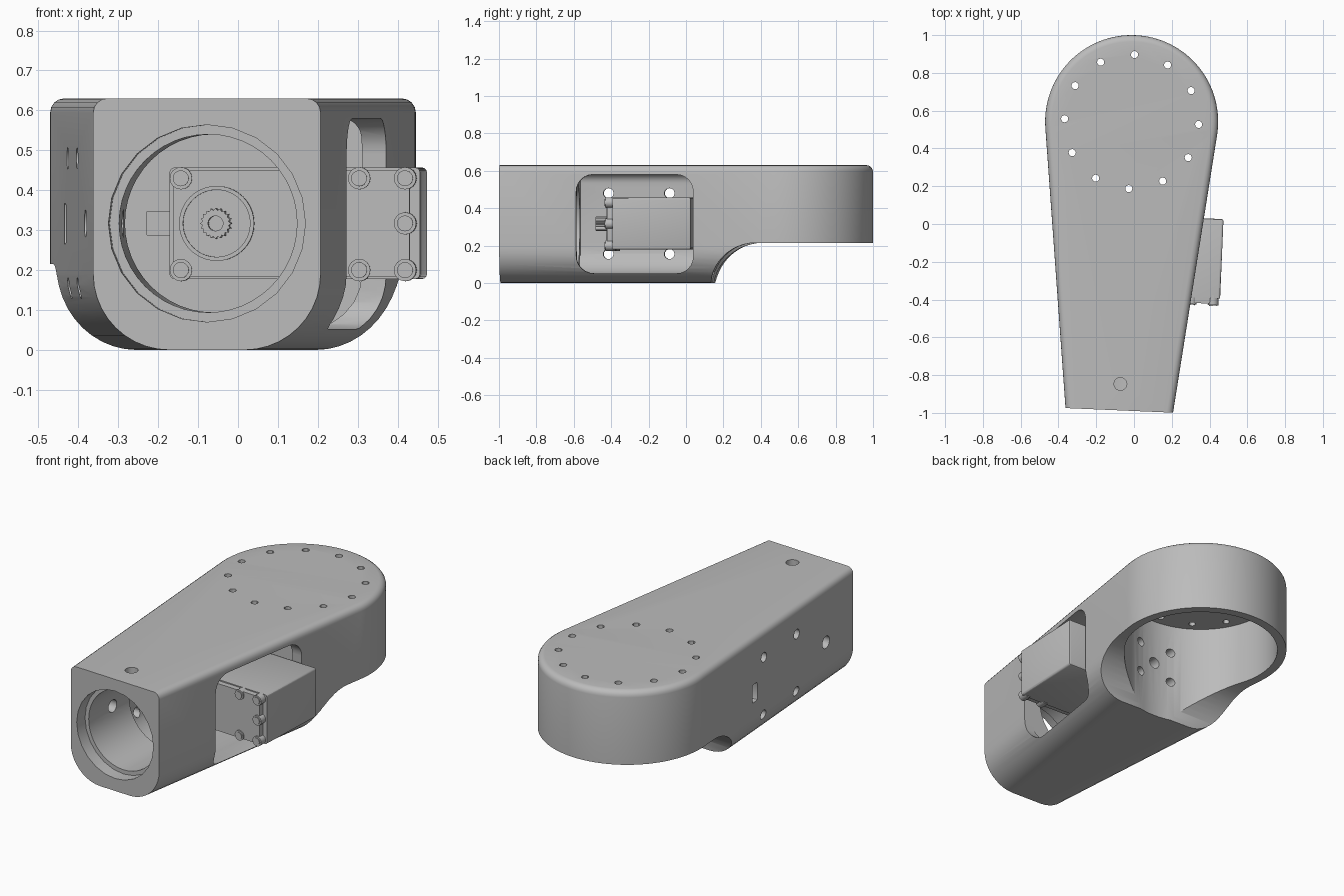
import bpy, bmesh
from math import pi, sin, cos, radians
from mathutils import Matrix, Vector

if "Cube" in bpy.data.objects:
    bpy.data.objects.remove(bpy.data.objects["Cube"], do_unlink=True)

# Arm frame: origin under the round end, arm running toward -y, slightly turned
PLACE = Matrix.Translation((-0.0125, 0.542, 0)) @ Matrix.Rotation(radians(-2.45), 4, 'Z')
AXIS_Z = 0.317      # height of the bore and motor shaft
FRONT = -1.53
R = 0.458

grey = bpy.data.materials.new("light grey")
grey.use_nodes = True
grey.diffuse_color = (0.5, 0.5, 0.5, 1)
grey.node_tree.nodes["Principled BSDF"].inputs["Base Color"].default_value = (0.5, 0.5, 0.5, 1)


def finish(bm, name):
    bmesh.ops.recalc_face_normals(bm, faces=bm.faces)
    mesh = bpy.data.meshes.new(name)
    bm.to_mesh(mesh)
    bm.free()
    mesh.materials.append(grey)
    ob = bpy.data.objects.new(name, mesh)
    bpy.context.collection.objects.link(ob)
    return ob


def prism(points, axis, a, b, end_points=None):
    """Extrude a 2D outline along an axis, optionally to a second outline."""
    def put(p, t):
        u, v = p
        return {'x': (t, u, v), 'y': (u, t, v), 'z': (u, v, t)}[axis]
    bm = bmesh.new()
    lo = [bm.verts.new(put(p, a)) for p in points]
    hi = [bm.verts.new(put(p, b)) for p in (end_points or points)]
    bm.faces.new(lo)
    bm.faces.new(hi)
    n = len(lo)
    for i in range(n):
        bm.faces.new((lo[i], lo[(i + 1) % n], hi[(i + 1) % n], hi[i]))
    bmesh.ops.recalc_face_normals(bm, faces=bm.faces)
    return bm


def arc(u, v, r, start, end, n):
    return [(u + r * cos(radians(start + (end - start) * i / n)),
             v + r * sin(radians(start + (end - start) * i / n))) for i in range(n + 1)]


def circle(u, v, r, n=24):
    return arc(u, v, r, 0, 360, n)[:-1]


def rounded(u0, u1, v0, v1, low, high, n=6):
    return (arc(u0 + low, v0 + low, low, 180, 270, n) + arc(u1 - low, v0 + low, low, 270, 360, n)
            + arc(u1 - high, v1 - high, high, 0, 90, n) + arc(u0 + high, v1 - high, high, 90, 180, n))


def activate(ob):
    bpy.ops.object.select_all(action='DESELECT')
    ob.select_set(True)
    bpy.context.view_layer.objects.active = ob


def cut(ob, bm):
    cutter = finish(bm, "cutter")
    cutter.hide_render = True
    mod = ob.modifiers.new("cut", 'BOOLEAN')
    mod.operation = 'DIFFERENCE'
    mod.solver = 'EXACT'
    mod.object = cutter
    activate(ob)
    bpy.ops.object.modifier_apply(modifier=mod.name)
    bpy.data.objects.remove(cutter, do_unlink=True)


def smooth(ob, angle=30):
    activate(ob)
    bpy.ops.object.shade_smooth_by_angle(angle=radians(angle))
    ob.matrix_world = PLACE


# Housing: teardrop plan with a rounded top rim and broad rounded lower edges
plan = [(0.285, FRONT)] + arc(0, 0, R, -6.7, 186.7, 64) + [(-0.285, FRONT)]
bm = prism(plan, 'z', 0, 0.63)


def rim(z):
    return [e for e in bm.edges if all(abs(v.co.z - z) < 1e-4 for v in e.verts)
            and not all(v.co.y < FRONT + 0.01 for v in e.verts)]


bmesh.ops.bevel(bm, geom=rim(0.63), offset=0.035, segments=4, profile=0.5, affect='EDGES')
bmesh.ops.bevel(bm, geom=rim(0), offset=0.19, segments=10, profile=0.5, affect='EDGES')
housing = finish(bm, "housing")

# Scooped underside leading up to the round cup
scoop = arc(-0.15, -0.035, 0.25, 180, 90, 12) + [(1, 0.215), (1, -0.5), (-0.4, -0.5)]
cut(housing, prism(scoop, 'x', -1, 1))
cut(housing, prism(circle(0, 0, 0.41, 64), 'z', -0.2, 0.58))

# Front bore with a counterbore
cut(housing, prism(circle(0, AXIS_Z, 0.223, 48), 'y', -2, -1.0))
cut(housing, prism(circle(0, AXIS_Z, 0.247, 24), 'y', -2, FRONT + 0.07))

# Motor chamber and the side window
cut(housing, prism(rounded(-0.28, 0.28, 0.045, 0.585, 0.15, 0.05), 'y', -1.12, -0.48,
                   rounded(-0.345, 0.345, 0.045, 0.585, 0.15, 0.05)))
cut(housing, prism(rounded(-1.116, -0.487, 0.052, 0.58, 0.09, 0.09), 'x', 0.12, 1))

# Ring of bolt holes in the cup lid and one hole over the bore
for i in range(12):
    a = 2 * pi * i / 12 + pi / 2
    cut(housing, prism(circle(0.355 * cos(a), 0.355 * sin(a), 0.019, 12), 'z', 0.5, 0.8))
cut(housing, prism(circle(0, -1.39, 0.034, 20), 'z', 0.4, 0.8))

# Bolt holes, cable slot and access hole in the plain side
for y in (-0.97, -0.645):
    for z in (0.155, 0.48):
        cut(housing, prism(circle(y, z, 0.027, 16), 'x', -0.6, -0.2))
cut(housing, prism(circle(-1.26, AXIS_Z, 0.035, 16), 'x', -0.6, -0.1))
cut(housing, prism(rounded(-0.58, -0.53, 0.265, 0.367, 0.01, 0.01, 2), 'x', -0.6, -0.2))

# Holes between the chamber and the cup
for x, z, r in ((-0.1, 0.415, 0.025), (-0.1, 0.235, 0.025), (0.1, 0.415, 0.025),
                (0.1, 0.235, 0.025), (0, 0.325, 0.032)):
    cut(housing, prism(circle(x, z, r, 16), 'y', -0.53, -0.3))
smooth(housing)

# Motor case
X0, X1, Z0, Z1 = -0.12, 0.508, 0.178, 0.457
bm = prism(rounded(X0, X1, Z0, Z1, 0.012, 0.012, 3), 'y', -0.915, -0.495)
bmesh.ops.bevel(bm, geom=[e for e in bm.edges if all(v.co.y > -0.5 for v in e.verts)],
                offset=0.01, segments=2, profile=0.5, affect='EDGES')
smooth(finish(bm, "motor_case"))

# Front cover with screw lugs
cover = finish(prism(rounded(X0 + 0.01, X1 - 0.025, Z0 + 0.006, Z1 - 0.006, 0.02, 0.02, 3),
                     'y', -0.945, -0.9), "motor_cover")
smooth(cover)
screws = [(x, z) for x in (-0.09, 0.357, 0.472) for z in (0.2, 0.43)] + [(0.472, AXIS_Z)]
for i, (x, z) in enumerate(screws):
    lug = finish(prism(circle(x, z, 0.028, 16), 'y', -0.952, -0.9), f"screw_lug_{i + 1}")
    cut(lug, prism(circle(x, z, 0.013, 6), 'y', -1, -0.94))
    smooth(lug)
    smooth(finish(prism(circle(x, z, 0.02, 16), 'y', -0.957, -0.953), f"screw_{i + 1}"))

# Output boss, toothed shaft and cable connector
boss = finish(prism(circle(0, AXIS_Z, 0.094, 40), 'y', -0.965, -0.93), "output_boss")
cut(boss, prism(circle(0, AXIS_Z, 0.084, 40), 'y', -1, -0.955))
smooth(boss)
teeth = [(r * cos(2 * pi * i / 40), AXIS_Z + r * sin(2 * pi * i / 40))
         for i, r in enumerate([0.039, 0.033] * 20)]
shaft = finish(prism(teeth, 'y', -1.025, -0.95), "toothed_shaft")
cut(shaft, prism(circle(0, AXIS_Z, 0.019, 16), 'y', -1.1, -0.98))
smooth(shaft)
smooth(finish(prism(rounded(-0.18, -0.11, 0.287, 0.347, 0.004, 0.004, 2), 'y', -0.9, -0.8),
              "cable_connector"))
